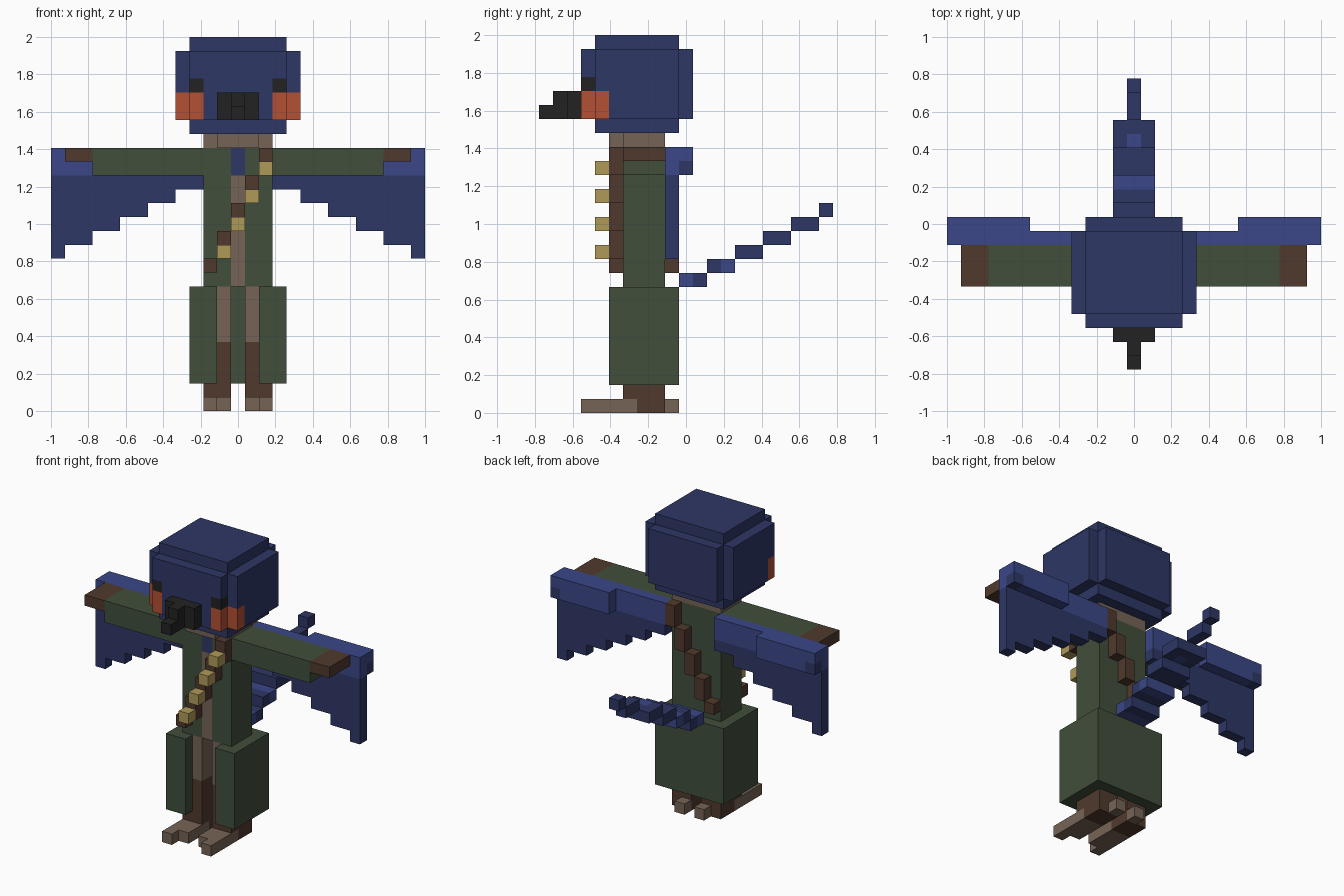
import bpy
import bmesh

if "Cube" in bpy.data.objects:
    bpy.data.objects.remove(bpy.data.objects["Cube"], do_unlink=True)

U = 2 / 27  # edge of one block


def material(name, hex_code):
    def linear(c):
        return c / 12.92 if c <= 0.04045 else ((c + 0.055) / 1.055) ** 2.4
    rgb = [linear(int(hex_code[i:i + 2], 16) / 255) for i in range(0, 6, 2)]
    mat = bpy.data.materials.new(name)
    mat.use_nodes = True
    mat.diffuse_color = (*rgb, 1)
    bsdf = mat.node_tree.nodes["Principled BSDF"]
    bsdf.inputs["Base Color"].default_value = (*rgb, 1)
    bsdf.inputs["Roughness"].default_value = 0.9
    return mat


NAVY = material("navy_feathers", "2E3765")
BLUE = material("bright_blue_feathers", "3B4788")
GREEN = material("green_cloth", "414E3B")
BROWN = material("dark_brown_leather", "50392D")
SKIN = material("light_brown_skin", "766456")
GOLD = material("gold_pouches", "B09A59")
ORANGE = material("orange_cheeks", "B35034")
BLACK = material("black_beak", "222222")


def part(name, mat, *boxes, mirror=False):
    """Boxes given as inclusive block ranges: (x0, x1), (y0, y1), (z0, z1)."""
    bm = bmesh.new()
    for bx, by, bz in boxes:
        for side in ((1, -1) if mirror else (1,)):
            verts = bmesh.ops.create_cube(bm, size=U)["verts"]
            for v in verts:
                x = bx[1] + .5 if v.co.x > 0 else bx[0] - .5
                y = by[1] + .5 if v.co.y > 0 else by[0] - .5
                z = bz[1] + 1 if v.co.z > 0 else bz[0]
                v.co = (x * side * U, y * U, z * U)
    bmesh.ops.recalc_face_normals(bm, faces=bm.faces)
    mesh = bpy.data.meshes.new(name)
    bm.to_mesh(mesh)
    bm.free()
    mesh.materials.append(mat)
    obj = bpy.data.objects.new(name, mesh)
    bpy.context.collection.objects.link(obj)
    return obj


# Head with raised plates on every side
part("head_core", NAVY, ((-3, 3), (-6, -1), (20, 26)))
part("head_back", NAVY, ((-3, 3), (0, 0), (21, 25)))
part("face", NAVY, ((-2, 2), (-7, -7), (21, 25)))
part("brows", NAVY, ((3, 3), (-7, -7), (24, 25)), mirror=True)
part("head_sides", NAVY, ((4, 4), (-5, -1), (21, 25)),
     ((4, 4), (-6, -6), (23, 25)), mirror=True)
part("cheeks", ORANGE, ((3, 3), (-7, -7), (21, 22)),
     ((4, 4), (-6, -6), (21, 22)), mirror=True)
part("eyes", BLACK, ((3, 3), (-7, -7), (23, 23)), mirror=True)
part("beak", BLACK, ((-1, 1), (-8, -8), (21, 22)),
     ((0, 0), (-9, -9), (21, 22)), ((0, 0), (-10, -10), (21, 21)))

# Neck and open-fronted robe
part("neck", SKIN, ((-2, 2), (-4, -2), (19, 19)), ((-1, 1), (-5, -5), (19, 19)))
part("robe_back", GREEN, ((-2, 2), (-3, -2), (9, 18)))
part("robe_front", GREEN, ((1, 2), (-4, -4), (9, 18)), mirror=True)
part("belly", SKIN, ((0, 0), (-4, -4), (9, 16)))
part("throat", NAVY, ((0, 0), (-4, -4), (17, 18)))
part("skirt_sides", GREEN, ((3, 3), (-5, -1), (2, 8)),
     ((2, 2), (-5, -5), (2, 8)), mirror=True)
part("skirt_back", GREEN, ((-2, 2), (-1, -1), (2, 8)))

# Arms
part("sleeves", GREEN, ((3, 10), (-4, -2), (17, 18)), mirror=True)
part("hands", BROWN, ((11, 12), (-4, -2), (18, 18)), mirror=True)

# Legs and feet
part("thighs", SKIN, ((1, 2), (-4, -2), (5, 8)), mirror=True)
part("shins", BROWN, ((1, 2), (-4, -2), (1, 4)),
     ((1, 2), (-3, -2), (0, 0)), mirror=True)
part("toes", SKIN, ((2, 2), (-7, -4), (0, 0)), ((1, 1), (-6, -4), (0, 0)),
     ((1, 1), (-1, -1), (0, 0)), mirror=True)

# Diagonal sash on chest and back, with pouches in front
steps = [(2 - n, max(10, 17 - 2 * n), 18 - 2 * n) for n in range(5)]
for name, y in (("sash_front", -5), ("sash_back", -1)):
    part(name, BROWN, *[((x, x), (y, y), (low, top)) for x, low, top in steps])
part("pouches", GOLD, *[((x, x), (-6, -6), (low, low)) for x, low, _ in steps[:4]])

# Wings: bright leading edge, stepped feathers below
part("wing_edges", BLUE, ((3, 13), (-1, -1), (17, 18)),
     ((8, 13), (0, 0), (18, 18)), ((8, 12), (0, 0), (17, 17)), mirror=True)
part("wing_tips", NAVY, ((13, 13), (0, 0), (17, 17)), mirror=True)
part("wing_feathers", NAVY, *[((x, min(x + 1, 13)), (-1, -1), (16 - n, 16))
                              for n, x in enumerate(range(3, 14, 2))], mirror=True)

# Rising tail
part("tail", NAVY, ((-1, 1), (1, 1), (9, 9)), ((-1, 1), (2, 2), (10, 10)),
     ((-1, 1), (4, 5), (11, 11)), ((-1, 1), (7, 7), (12, 12)),
     ((0, 0), (8, 9), (13, 13)), ((0, 0), (10, 10), (14, 14)))
part("tail_sides", NAVY, ((1, 1), (6, 6), (12, 12)), mirror=True)
part("tail_bands", BLUE, ((-1, 1), (0, 0), (9, 9)), ((-1, 1), (3, 3), (10, 10)),
     ((0, 0), (6, 6), (12, 12)))
